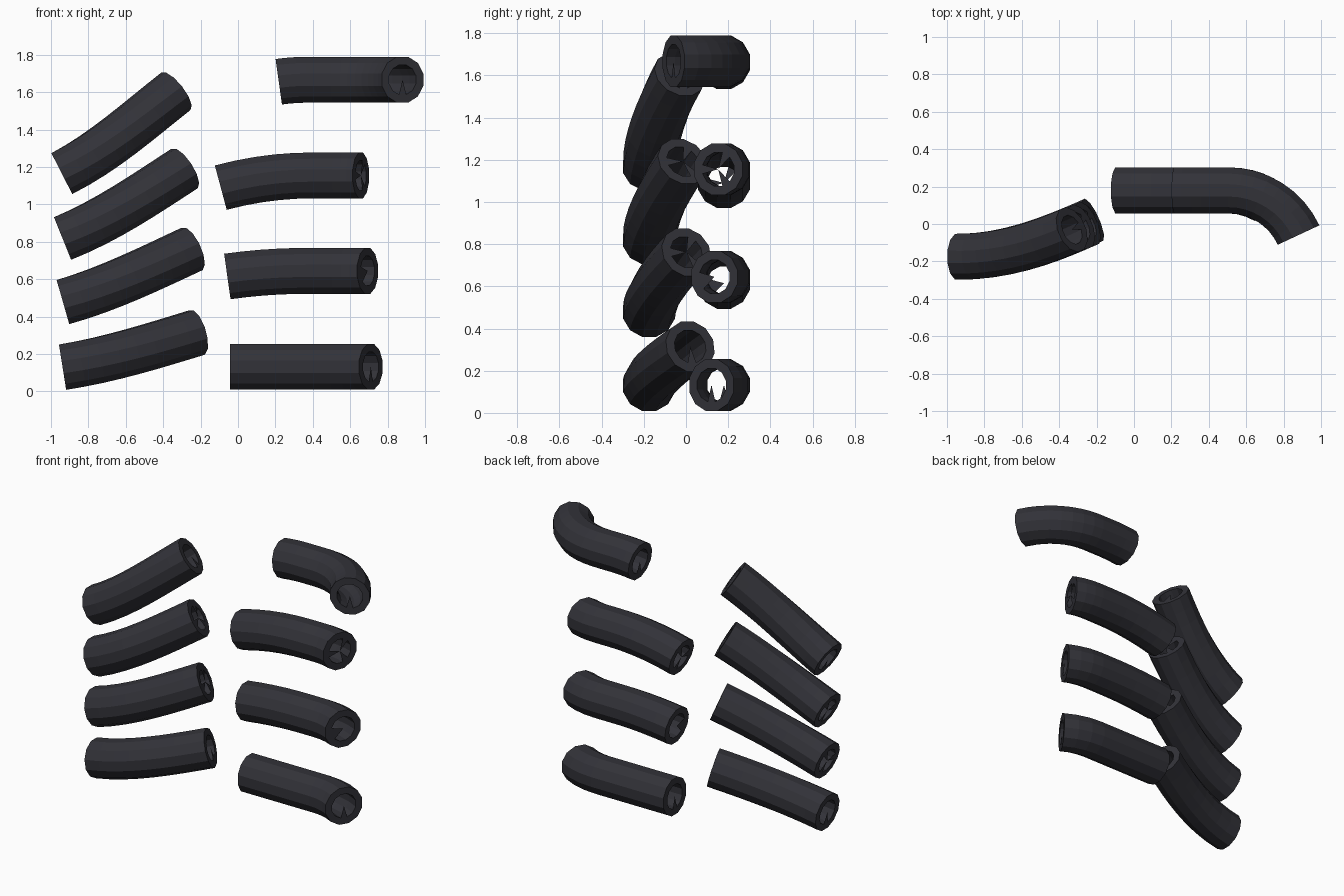
import bpy, bmesh, math
from mathutils import Vector

if "Cube" in bpy.data.objects:
    bpy.data.objects.remove(bpy.data.objects["Cube"])

SIDES, R_OUT, R_IN = 12, 0.127, 0.082

steel = bpy.data.materials.new("dark_steel")
steel.diffuse_color = (0.032, 0.032, 0.040, 1)
steel.use_nodes = True
steel.node_tree.nodes["Principled BSDF"].inputs["Base Color"].default_value = steel.diffuse_color


def direction(tilt, turn):
    """Heading along +x, tilted up and turned sideways (degrees)."""
    return Vector((1, math.tan(math.radians(turn)), math.tan(math.radians(tilt)))).normalized()


def ring(bm, centre, tangent, radius):
    side = Vector((0, 0, 1)).cross(tangent).normalized()
    up = tangent.cross(side)
    out = []
    for i in range(SIDES):
        a = math.tau * (i + 0.5) / SIDES
        out.append(bm.verts.new(centre + radius * (math.cos(a) * side + math.sin(a) * up)))
    return out


def pipe(name, pts, d0, d1, wedges):
    """Hollow bent pipe with lipped ends and a broken fan of plates inside each mouth."""
    bm = bmesh.new()
    last = len(pts) - 1
    outer, inner = [], []
    for i, p in enumerate(pts):
        t = d0 if i == 0 else d1 if i == last else (pts[i + 1] - pts[i - 1]).normalized()
        outer.append(ring(bm, p, t, R_OUT))
        inner.append(ring(bm, p, t, R_IN))

    def bridge(a, b):
        for i in range(SIDES):
            j = (i + 1) % SIDES
            bm.faces.new((a[i], a[j], b[j], b[i]))

    # Walls and end lips
    for i in range(last):
        bridge(outer[i], outer[i + 1])
        bridge(inner[i + 1], inner[i])
    bridge(inner[0], outer[0])
    bridge(outer[-1], inner[-1])
    bmesh.ops.recalc_face_normals(bm, faces=bm.faces[:])
    # Partial fan plates in the mouths
    for loop, c in ((inner[0], pts[0]), (inner[-1], pts[-1])):
        hub = bm.verts.new(c)
        for i in wedges:
            bm.faces.new((hub, loop[i], loop[(i + 1) % SIDES]))
    me = bpy.data.meshes.new(name)
    bm.to_mesh(me)
    bm.free()
    me.materials.append(steel)
    bpy.context.collection.objects.link(bpy.data.objects.new(name, me))


# Left bank: gently curved pipes rising towards the middle
# start, end, start tilt, end tilt, plates
left = [
    ((-0.938, -0.175, 0.130), (-0.220, 0.020, 0.315), 9, 17, (8,)),
    ((-0.936, -0.175, 0.478), (-0.246, 0.002, 0.762), 16, 25, (1, 5, 9)),
    ((-0.938, -0.175, 0.818), (-0.286, -0.015, 1.192), 22, 33, (1, 5, 9)),
    ((-0.942, -0.175, 1.165), (-0.332, -0.030, 1.605), 27, 38, (8,)),
]
for n, (a, b, t0, t1, wedges) in enumerate(left):
    a, b = Vector(a), Vector(b)
    d0, d1 = direction(t0, 0), direction(t1, 24)
    h = (b - a).length / 3
    c0, c1 = a + d0 * h, b - d1 * h
    pts = []
    for i in range(9):
        t = i / 8
        s = 1 - t
        pts.append(a * s**3 + c0 * (3 * s * s * t) + c1 * (3 * s * t * t) + b * t**3)
    pipe(f"left_pipe_{n + 1}", pts, d0, d1, wedges)

# Right bank: straight pipes whose outer ends bend forward
# start x, end x, start z, end z, start tilt, forward turn, plates
BEND, Y0 = 0.414, 0.18
right = [
    (-0.042, 0.710, 0.132, 0.132, 0, 31, (8,)),
    (-0.057, 0.693, 0.615, 0.645, 8, 27, (5, 6)),
    (-0.092, 0.657, 1.090, 1.155, 15, 21, (1, 5, 9)),
    (0.218, 0.880, 1.656, 1.667, 8, 65, (8,)),
]
for n, (x0, x1, z0, z1, tilt, turn, wedges) in enumerate(right):
    a = math.radians(turn)
    xb = x1 - BEND * math.sin(a)
    flat = [(x0 + (xb - x0) * i / 6, Y0) for i in range(6)]
    steps = max(3, turn // 8)
    for i in range(steps + 1):
        k = a * i / steps
        flat.append((xb + BEND * math.sin(k), Y0 - BEND * (1 - math.cos(k))))
    ease = 2 * (z1 - z0) / math.tan(math.radians(tilt)) if tilt else 1
    pts = [Vector((x, y, z1 - (z1 - z0) * max(0, 1 - (x - x0) / ease) ** 2)) for x, y in flat]
    pipe(f"right_pipe_{n + 1}", pts, direction(tilt, 0), direction(0, -turn), wedges)
